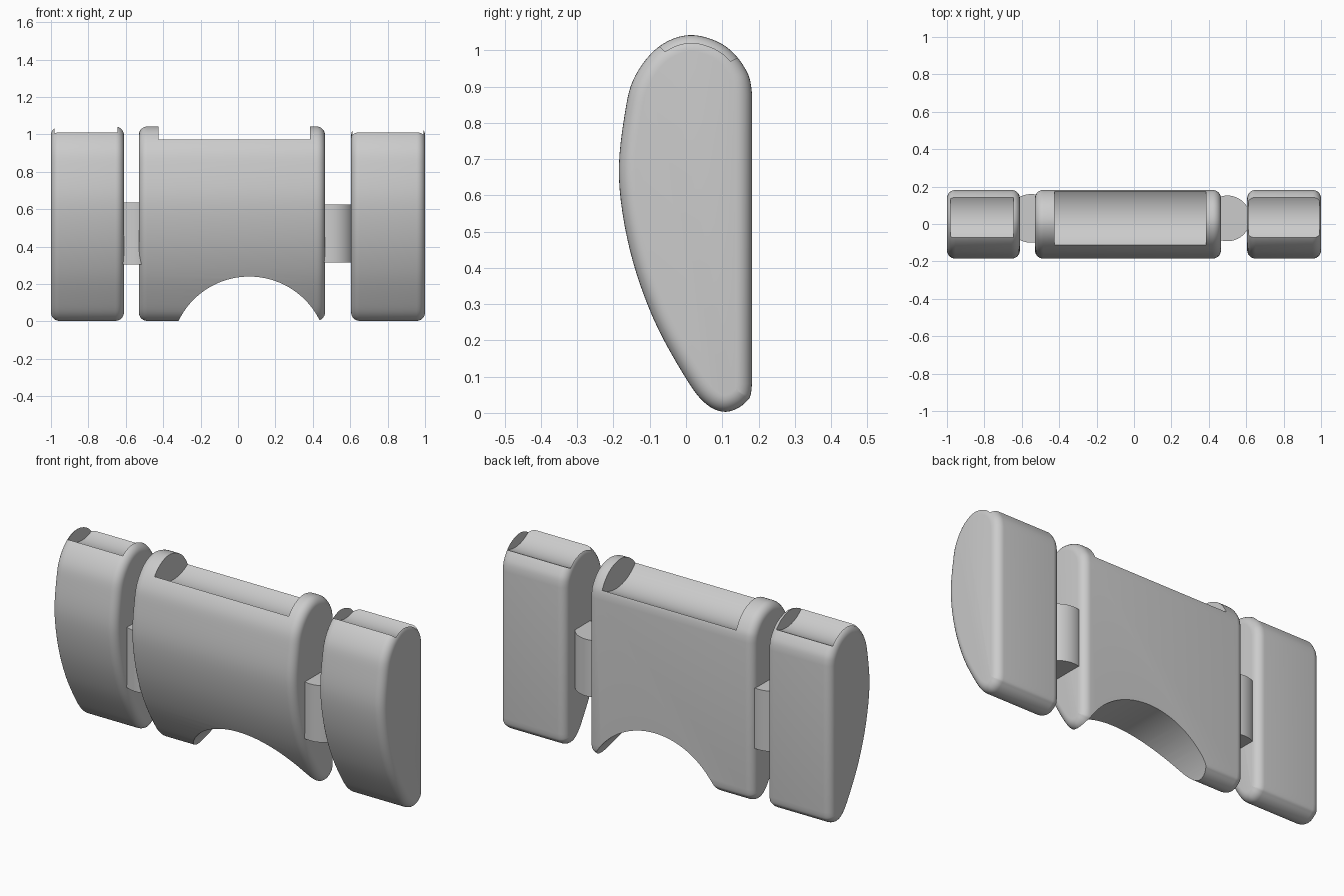
import bpy, bmesh, math
from mathutils import Matrix, Vector

if "Cube" in bpy.data.objects:
    bpy.data.objects.remove(bpy.data.objects["Cube"], do_unlink=True)

grey = bpy.data.materials.new("plain_grey")
grey.diffuse_color = (0.6, 0.6, 0.6, 1)
grey.use_nodes = True
grey.node_tree.nodes["Principled BSDF"].inputs["Base Color"].default_value = grey.diffuse_color

# Side profile (y, z): up the bulging front from the foot and over the crown
FRONT = [(.182, .3), (.182, .08), (.163, .028), (.11, .003), (.055, .025), (0, .095),
         (-.09, .26), (-.155, .45), (-.185, .65), (-.168, .83), (-.14, .93),
         (-.075, 1.01), (.01, 1.042), (.1, 1.017), (.16, .955), (.182, .88), (.182, .7)]


def smooth_path(points, steps=6):
    """Catmull-Rom curve through the inner points."""
    pts = [Vector(p) for p in points]
    out = []
    for a, b, c, d in zip(pts, pts[1:], pts[2:], pts[3:]):
        for i in range(steps):
            t = i / steps
            out.append(b + (c - a) * t / 2 + (2 * a - 5 * b + 4 * c - d) * t**2 / 2
                       + (3 * b - a - 3 * c + d) * t**3 / 2)
    return out + [pts[-2]]


PROFILE = smooth_path(FRONT)


def finish(name, bm):
    bmesh.ops.recalc_face_normals(bm, faces=bm.faces)
    mesh = bpy.data.meshes.new(name)
    bm.to_mesh(mesh)
    bm.free()
    mesh.materials.append(grey)
    obj = bpy.data.objects.new(name, mesh)
    bpy.context.collection.objects.link(obj)
    return obj


def inset_profile(amount):
    count = len(PROFILE)
    ring = []
    for i, p in enumerate(PROFILE):
        before = (p - PROFILE[i - 1]).normalized()
        after = (PROFILE[(i + 1) % count] - p).normalized()
        along = (before + after).normalized()
        ring.append(p + Vector((along.y, -along.x)) * amount)
    return ring


def rounded_block(name, x0, x1, radius=.045, segments=7):
    """Profile extruded along x with rounded rims."""
    bm = bmesh.new()
    steps = [(radius * (1 - math.sin(a)), radius * (1 - math.cos(a)))
             for a in (math.pi / 2 * i / segments for i in range(segments + 1))]
    stations = [(x0 + dx, r) for r, dx in steps]
    stations = [(x0 + dx, r) for r, dx in steps] + [(x1 - dx, r) for r, dx in reversed(steps)]
    rings = [[bm.verts.new((x, p.x, p.y)) for p in inset_profile(r)] for x, r in stations]
    n = len(PROFILE)
    for a, b in zip(rings, rings[1:]):
        for i in range(n):
            j = (i + 1) % n
            bm.faces.new((a[i], a[j], b[j], b[i]))
    bm.faces.new(rings[0])
    bm.faces.new(rings[-1])
    return finish(name, bm)


def cylinder(name, centre, radius, length, axis):
    turn = {"X": Matrix.Rotation(math.pi / 2, 4, "Y"),
            "Y": Matrix.Rotation(math.pi / 2, 4, "X"), "Z": Matrix()}[axis]
    bm = bmesh.new()
    bmesh.ops.create_cone(bm, cap_ends=True, segments=128, radius1=radius, radius2=radius,
                          depth=length, matrix=Matrix.Translation(centre) @ turn)
    return finish(name, bm)


def activate(obj):
    bpy.ops.object.select_all(action="DESELECT")
    obj.select_set(True)
    bpy.context.view_layer.objects.active = obj


def cut(obj, cutter):
    activate(obj)
    mod = obj.modifiers.new("cut", "BOOLEAN")
    mod.operation = "DIFFERENCE"
    mod.solver = "EXACT"
    mod.object = cutter
    bpy.ops.object.modifier_apply(modifier=mod.name)
    bpy.data.objects.remove(cutter, do_unlink=True)


def top_groove(obj, x0, x1, y, z, radius):
    cut(obj, cylinder("groove_cutter", ((x0 + x1) / 2, y, z), radius, x1 - x0, "X"))


# Centre block with a broad top groove and an arch underneath
centre = rounded_block("centre_block", -.53, .465)
top_groove(centre, -.425, .385, .053, 1.108, .215)
cut(centre, cylinder("arch_cutter", (.06, 0, -.18), .42, 1, "Y"))

# End blocks with shallow top grooves
right_end = rounded_block("right_end_block", -1, -.61)
top_groove(right_end, -.98, -.645, .055, 1.137, .18)
left_end = rounded_block("left_end_block", .605, 1)
top_groove(left_end, .612, .993, .055, 1.137, .18)

# Upright round pins joining the blocks
right_pin = cylinder("right_pin", (-.55, .03, .47), .13, .33, "Z")
left_pin = cylinder("left_pin", (.5, .03, .47), .122, .31, "Z")

for part in (centre, right_end, left_end, right_pin, left_pin):
    activate(part)
    bpy.ops.object.shade_smooth_by_angle(angle=math.radians(30))
